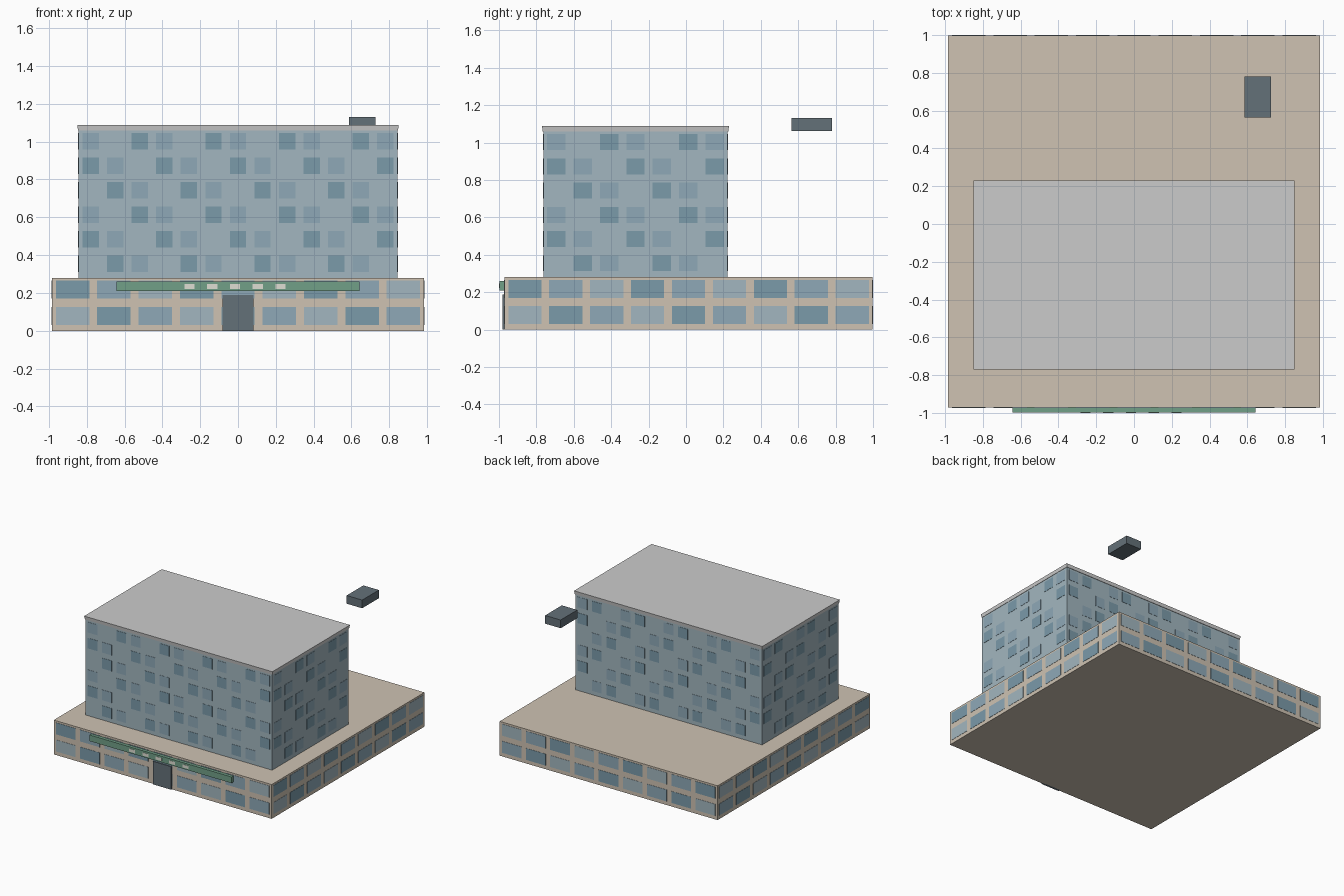
import bpy, bmesh
from mathutils import Vector

if "Cube" in bpy.data.objects:
    bpy.data.objects.remove(bpy.data.objects["Cube"])


def material(name, rgb):
    m = bpy.data.materials.new(name)
    m.diffuse_color = (*[(c / 255) ** 2.2 for c in rgb], 1)
    m.use_nodes = True
    m.node_tree.nodes["Principled BSDF"].inputs["Base Color"].default_value = m.diffuse_color
    return m


STONE = material("stone", (205, 193, 177))
WALL = material("pale_blue_wall", (161, 181, 190))
ROOF = material("roof_grey", (206, 207, 203))
SLATE = material("slate", (100, 112, 120))
GREEN = material("sign_green", (112, 158, 134))
CREAM = material("cream", (222, 222, 210))
GLASS = [WALL, material("dark_glass", (122, 153, 168)),
         material("mid_glass", (141, 167, 182))]


def boxes(name, spans, mat):
    """One object made of boxes, each given as (low corner, high corner)."""
    bm = bmesh.new()
    for lo, hi in spans:
        lo, hi = Vector(lo), Vector(hi)
        verts = bmesh.ops.create_cube(bm, size=1)["verts"]
        for v in verts:
            v.co = (lo + hi) / 2 + v.co * (hi - lo)
    me = bpy.data.meshes.new(name)
    bm.to_mesh(me)
    bm.free()
    me.materials.append(mat)
    ob = bpy.data.objects.new(name, me)
    bpy.context.collection.objects.link(ob)
    return ob


def windows(name, lo, hi, cols, z0, pitch, height, rows, fill, kinds):
    """Thin panes on all four walls, colours stepping diagonally."""
    groups = {k: [] for k in kinds}
    t = 0.002
    for axis in (0, 1):
        other = 1 - axis
        cell = (hi[axis] - lo[axis]) / cols[axis]
        w = cell * fill[axis]
        for c in range(cols[axis]):
            a = lo[axis] + (c + 0.5) * cell
            for r in range(rows):
                kind = (c + r) % 3
                if kind not in groups:
                    continue
                z = z0 + r * pitch
                for face in (lo[other], hi[other]):
                    p, q = [0, 0, z], [0, 0, z + height]
                    p[axis], q[axis] = a - w / 2, a + w / 2
                    p[other], q[other] = face - t, face + t
                    groups[kind].append((p, q))
    for k, label in enumerate(("pale", "dark", "mid")):
        if k in groups:
            boxes(f"{name}_{label}", groups[k], GLASS[k])


# podium
P0, P1 = (-0.984, -0.971, 0), (0.984, 0.998, 0.28)
boxes("podium", [(P0, P1)], STONE)
windows("podium_windows", P0, P1, (9, 9), 0.03, 0.14, 0.095, 2,
        (0.81, 0.81), (0, 1, 2))

# tower
T0, T1 = (-0.843, -0.763, 0.27), (0.843, 0.223, 1.065)
boxes("tower", [(T0, T1)], WALL)
windows("tower_windows", T0, T1, (13, 7), 0.312, 0.1295, 0.085, 6,
        (0.67, 0.70), (1, 2))

# roof slab, flaring slightly outward at the top
slab = boxes("roof_slab", [((-0.85, -0.77, 1.06), (0.85, 0.23, 1.088))], ROOF)
for v in slab.data.vertices:
    if v.co.z < 1.07:
        v.co.x *= 0.995
        v.co.y = -0.27 + (v.co.y + 0.27) * 0.993

# roof unit
boxes("roof_unit", [((0.586, 0.565, 1.063), (0.726, 0.78, 1.13))], SLATE)

# entrance door
boxes("door", [((-0.083, -0.98, 0), (0.083, -0.96, 0.188))], SLATE)

# sign band with plain pale markers
boxes("sign_band", [((-0.642, -0.998, 0.21), (0.642, -0.965, 0.26))], GREEN)
boxes("sign_markers",
      [((x - 0.027, -1.0, 0.221), (x + 0.027, -0.99, 0.246))
       for x in (-0.257 + 0.1205 * i for i in range(5))], CREAM)
